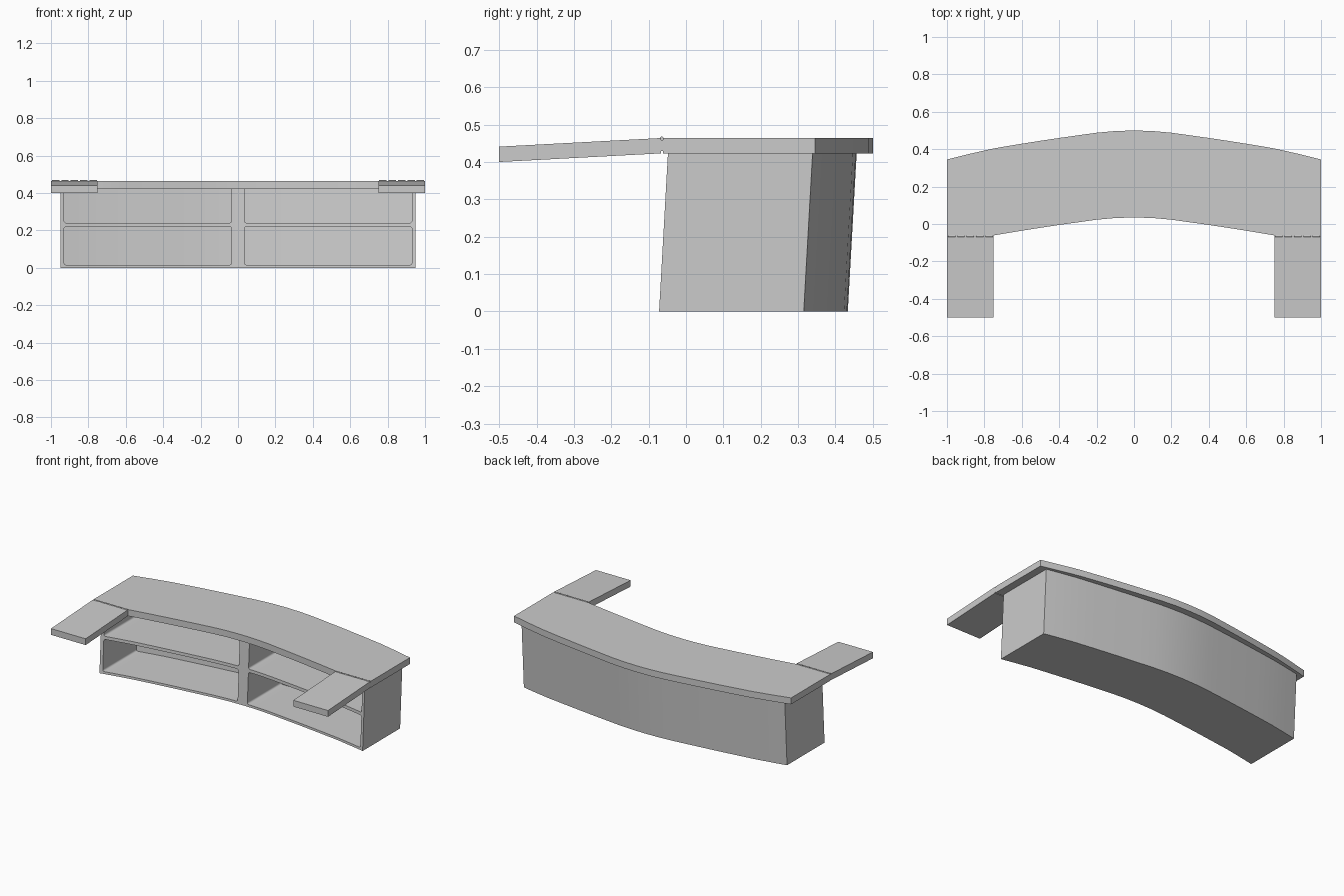
import bpy, bmesh, math
from mathutils import Vector

if "Cube" in bpy.data.objects:
    bpy.data.objects.remove(bpy.data.objects["Cube"])

# half of the plan curve: how far the desk bends forward at distance |x|
BEND = [(0, 0), (.1, .003), (.2, .012), (.3, .026), (.4, .040), (.5, .055),
        (.62, .074), (.75, .096), (.87, .123), (1, .155)]
STATIONS = sorted({s * x for x, _ in BEND for s in (-1, 1)})

def bend(x):
    x = min(abs(x), 1)
    for (x0, d0), (x1, d1) in zip(BEND, BEND[1:]):
        if x <= x1:
            return d0 + (d1 - d0) * (x - x0) / (x1 - x0)
    return BEND[-1][1]

def finish(name, bm, smooth=False):
    bmesh.ops.recalc_face_normals(bm, faces=bm.faces)
    me = bpy.data.meshes.new(name)
    bm.to_mesh(me)
    bm.free()
    ob = bpy.data.objects.new(name, me)
    bpy.context.collection.objects.link(ob)
    if smooth:
        bpy.context.view_layer.objects.active = ob
        ob.select_set(True)
        bpy.ops.object.shade_smooth_by_angle(angle=math.radians(25))
        ob.select_set(False)
    return ob

def prism(points, vec):
    """Closed outline extruded along vec."""
    bm = bmesh.new()
    f = bm.faces.new([bm.verts.new(p) for p in points])
    r = bmesh.ops.extrude_face_region(bm, geom=[f], use_keep_orig=True)
    vs = [v for v in r['geom'] if isinstance(v, bmesh.types.BMVert)]
    bmesh.ops.translate(bm, verts=vs, vec=vec)
    return bm

def rounded_rect(x0, x1, z0, z1, y, r=.012, n=4):
    pts = []
    for cx, cz, a0 in ((x1 - r, z1 - r, 0), (x0 + r, z1 - r, 90),
                       (x0 + r, z0 + r, 180), (x1 - r, z0 + r, 270)):
        for i in range(n + 1):
            a = math.radians(a0 + 90 * i / n)
            pts.append((cx + r * math.cos(a), y, cz + r * math.sin(a)))
    return pts

# cabinet: straight block with four open compartments, then bent and leaned
W, H, DEPTH, BACK = .95, .422, .387, .04
block = finish("cabinet_block", prism(
    [(-W, 0, 0), (W, 0, 0), (W, 0, H), (-W, 0, H)], (0, DEPTH, 0)))
cutters = []
for s in (-1, 1):
    for z0, z1 in ((.015, .22), (.24, .46)):
        xa, xb = sorted((s * .035, s * .93))
        c = finish("cutter", prism(rounded_rect(xa, xb, z0, z1, -.1),
                                   (0, DEPTH - BACK + .1, 0)))
        c.hide_render = True
        m = block.modifiers.new("compartment", 'BOOLEAN')
        m.operation, m.solver, m.object = 'DIFFERENCE', 'EXACT', c
        cutters.append(c)
bpy.context.view_layer.update()
bm = bmesh.new()
bm.from_object(block, bpy.context.evaluated_depsgraph_get())
for o in cutters + [block]:
    bpy.data.objects.remove(o)
for x in STATIONS:
    if abs(x) < W:
        bmesh.ops.bisect_plane(bm, geom=bm.verts[:] + bm.edges[:] + bm.faces[:],
                               plane_co=(x, 0, 0), plane_no=(1, 0, 0), dist=1e-5)
bmesh.ops.triangulate(bm, faces=[f for f in bm.faces if len(f.verts) > 4])
k = .118 / bend(W)
for v in bm.verts:
    v.co.y += .046 - k * bend(v.co.x) + .056 * v.co.z
finish("cabinet", bm, True)

# curved desk top with straight front ends where the flaps hang
FRONT = -.061
edge_back = [(x, .5 - bend(x), .422) for x in STATIONS]
edge_front = [(x, max(FRONT, .035 - bend(x)), .422) for x in reversed(STATIONS)]
finish("desk_top", prism(edge_back + edge_front, (0, 0, .042)), True)

# hinged side flaps sloping down toward the front, with hinge knuckles
for s, side in ((-1, "left"), (1, "right")):
    x0 = -1 if s < 0 else .75
    prof = [(-.5, .400), (-.067, .423), (-.067, .464), (-.5, .441)]
    finish(side + "_flap", prism([(x0, y, z) for y, z in prof], (.25, 0, 0)))
    bm = bmesh.new()
    for i in range(5):
        xk = x0 + .005 + i * .05
        ring = [(xk, -.065 + .005 * math.cos(a), .463 + .005 * math.sin(a))
                for a in (j * math.tau / 12 for j in range(12))]
        part = prism(ring, (.04, 0, 0))
        tmp = bpy.data.meshes.new("tmp")
        part.to_mesh(tmp)
        part.free()
        bm.from_mesh(tmp)
        bpy.data.meshes.remove(tmp)
    # hinge leaf joining flap and desk top
    for p in [bmesh.ops.create_cube(bm, size=1)['verts']]:
        bmesh.ops.scale(bm, verts=p, vec=(.25, .008, .03))
        bmesh.ops.translate(bm, verts=p, vec=(x0 + .125, -.064, .444))
    finish(side + "_hinge", bm, True)
